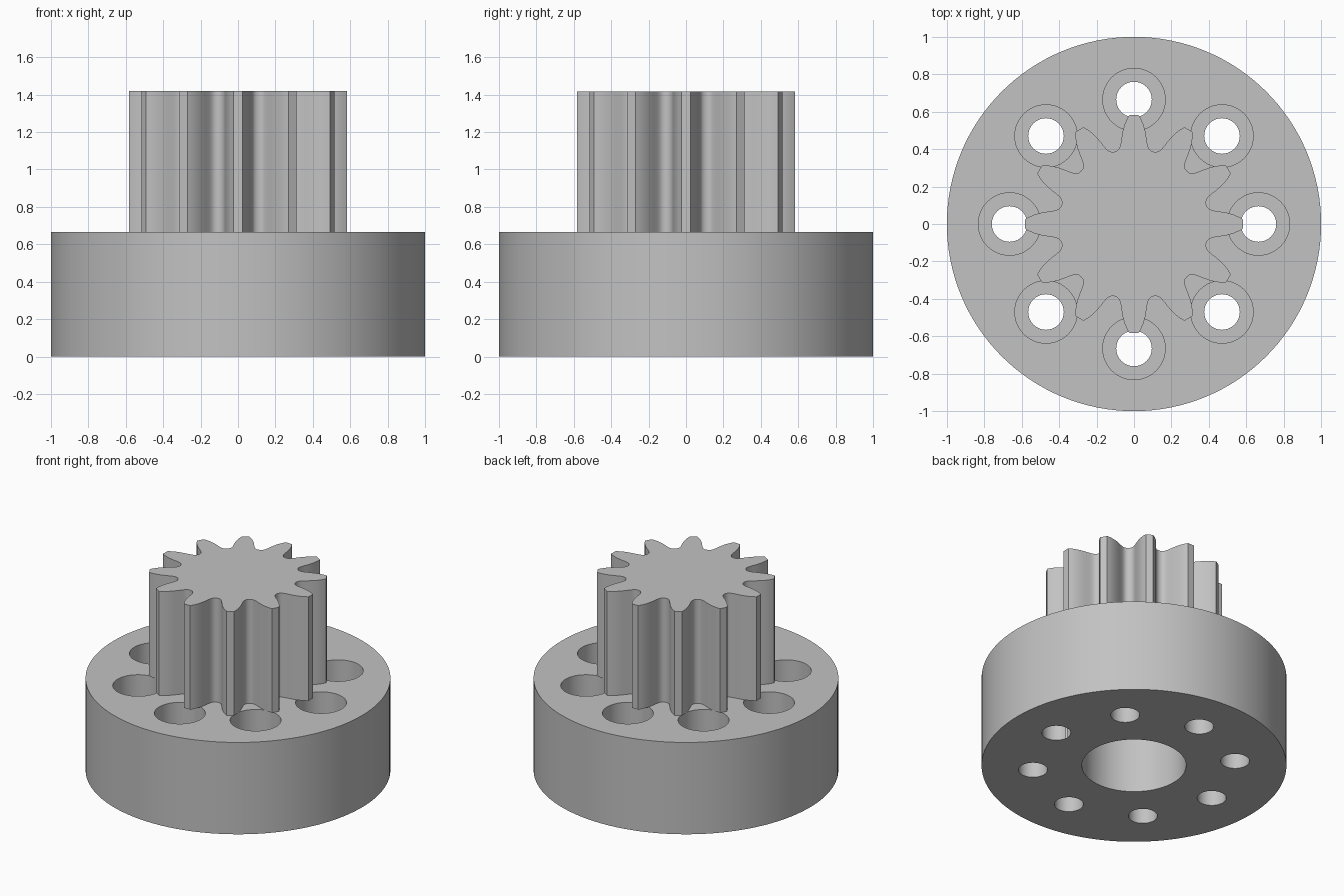
import bpy, bmesh, math

if "Cube" in bpy.data.objects:
    bpy.data.objects.remove(bpy.data.objects["Cube"], do_unlink=True)

BASE_H, TOP = 0.665, 1.418
TEETH, BOLTS = 12, 8

grey = bpy.data.materials.new("plain grey")
grey.use_nodes = True
colour = (0.54, 0.54, 0.54, 1)
grey.diffuse_color = colour
grey.node_tree.nodes["Principled BSDF"].inputs["Base Color"].default_value = colour


def prism(name, outline, z0, z1):
    """Extrude a closed outline between two heights."""
    bm = bmesh.new()
    face = bm.faces.new([bm.verts.new((x, y, z0)) for x, y in outline])
    up = bmesh.ops.extrude_face_region(bm, geom=[face])["geom"]
    bmesh.ops.translate(bm, vec=(0, 0, z1 - z0),
                        verts=[v for v in up if isinstance(v, bmesh.types.BMVert)])
    bmesh.ops.recalc_face_normals(bm, faces=bm.faces)
    mesh = bpy.data.meshes.new(name)
    bm.to_mesh(mesh)
    bm.free()
    mesh.materials.append(grey)
    obj = bpy.data.objects.new(name, mesh)
    bpy.context.collection.objects.link(obj)
    return obj


def polar(r, a):
    return r * math.cos(a), r * math.sin(a)


def circle(r, n, cx=0, cy=0):
    pts = [polar(r, math.tau * i / n) for i in range(n)]
    return [(cx + x, cy + y) for x, y in pts]


def select(obj):
    bpy.ops.object.select_all(action="DESELECT")
    obj.select_set(True)
    bpy.context.view_layer.objects.active = obj


def cut(obj, cutter):
    cutter.hide_render = True
    mod = obj.modifiers.new("cut", "BOOLEAN")
    mod.operation, mod.solver, mod.object = "DIFFERENCE", "EXACT", cutter
    select(obj)
    bpy.ops.object.modifier_apply(modifier=mod.name)
    bpy.data.objects.remove(cutter, do_unlink=True)


# Round base with centre bore and counterbored bolt holes
base = prism("base", circle(1, 128), 0, BASE_H)
cut(base, prism("bore_cutter", circle(0.342, 64), -0.1, BASE_H + 0.1))
for i in range(BOLTS):
    x, y = polar(0.665, math.tau * i / BOLTS)
    cut(base, prism("bolt_cutter", circle(0.095, 40, x, y), -0.1, BASE_H + 0.1))
    cut(base, prism("counterbore_cutter", circle(0.167, 48, x, y), 0.33, BASE_H + 0.1))

# Pinion: half a tooth as (radius, degrees from tooth centre), mirrored and repeated
half = [(0.583, 2.4), (0.56, 4), (0.53, 5.6), (0.5, 6.9), (0.47, 8), (0.44, 9.1),
        (0.422, 10.1), (0.41, 11.3), (0.402, 13)]
tooth = [(r, -a) for r, a in reversed(half)] + half + [(0.4, 15)]
outline = [polar(r, math.radians(a) + math.tau * i / TEETH)
           for i in range(TEETH) for r, a in tooth]
gear = prism("pinion_gear", outline, BASE_H, TOP)

for obj in (base, gear):
    select(obj)
    bpy.ops.object.shade_smooth_by_angle(angle=math.radians(32))
